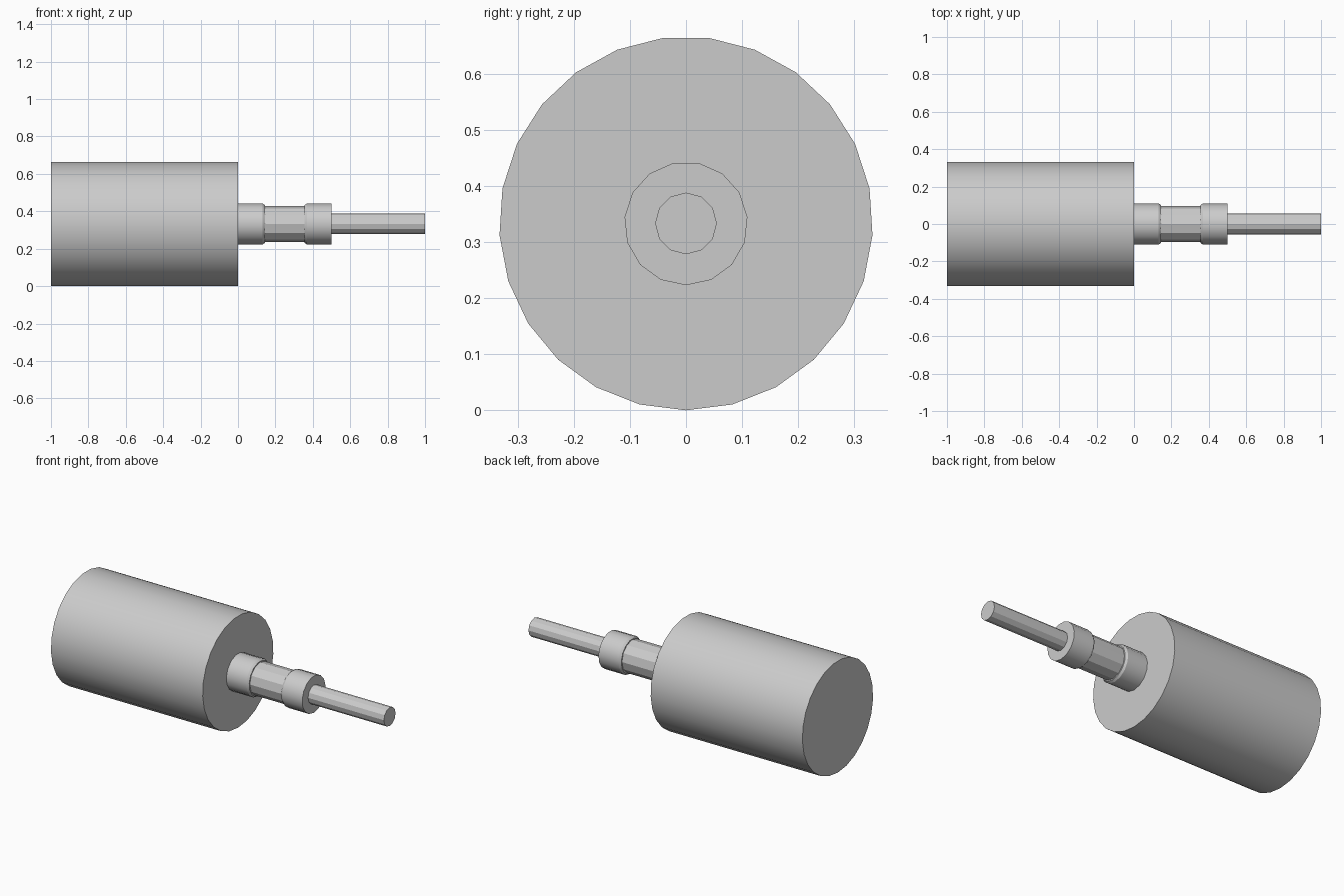
import bpy
import bmesh
from math import pi, sin, cos, radians

if "Cube" in bpy.data.objects:
    bpy.data.objects.remove(bpy.data.objects["Cube"])

AXIS_Z = 0.333

steel = bpy.data.materials.new("plain grey")
steel.use_nodes = True
steel.diffuse_color = (0.6, 0.6, 0.6, 1)
steel.node_tree.nodes["Principled BSDF"].inputs["Base Color"].default_value = (0.6, 0.6, 0.6, 1)


def turned_part(name, profile, sides):
    """Revolve (x, radius) points about the long axis, a corner at the bottom."""
    bm = bmesh.new()
    rings = []
    for x, r in profile:
        angles = [2 * pi * i / sides for i in range(sides)]
        rings.append([bm.verts.new((x, r * sin(a), AXIS_Z - r * cos(a))) for a in angles])
    for a, b in zip(rings, rings[1:]):
        for i in range(sides):
            j = (i + 1) % sides
            bm.faces.new((a[i], a[j], b[j], b[i]))
    bm.faces.new(rings[0])
    bm.faces.new(rings[-1])
    bmesh.ops.recalc_face_normals(bm, faces=bm.faces)
    mesh = bpy.data.meshes.new(name)
    bm.to_mesh(mesh)
    bm.free()
    mesh.materials.append(steel)
    obj = bpy.data.objects.new(name, mesh)
    bpy.context.collection.objects.link(obj)
    bpy.ops.object.select_all(action="DESELECT")
    obj.select_set(True)
    bpy.context.view_layer.objects.active = obj
    bpy.ops.object.shade_smooth_by_angle(angle=radians(25))
    return obj


# Large drum
turned_part("drum", [(-1, 0.333), (0, 0.333)], 25)

# Collars either side of the neck, chamfered towards it
turned_part("inner_collar", [(0, 0.11), (0.132, 0.11), (0.145, 0.102)], 15)
turned_part("outer_collar", [(0.355, 0.102), (0.368, 0.11), (0.5, 0.11)], 15)

# Slim neck and output shaft
turned_part("neck", [(0.14, 0.096), (0.36, 0.096)], 12)
turned_part("shaft", [(0.5, 0.055), (1, 0.055)], 12)
